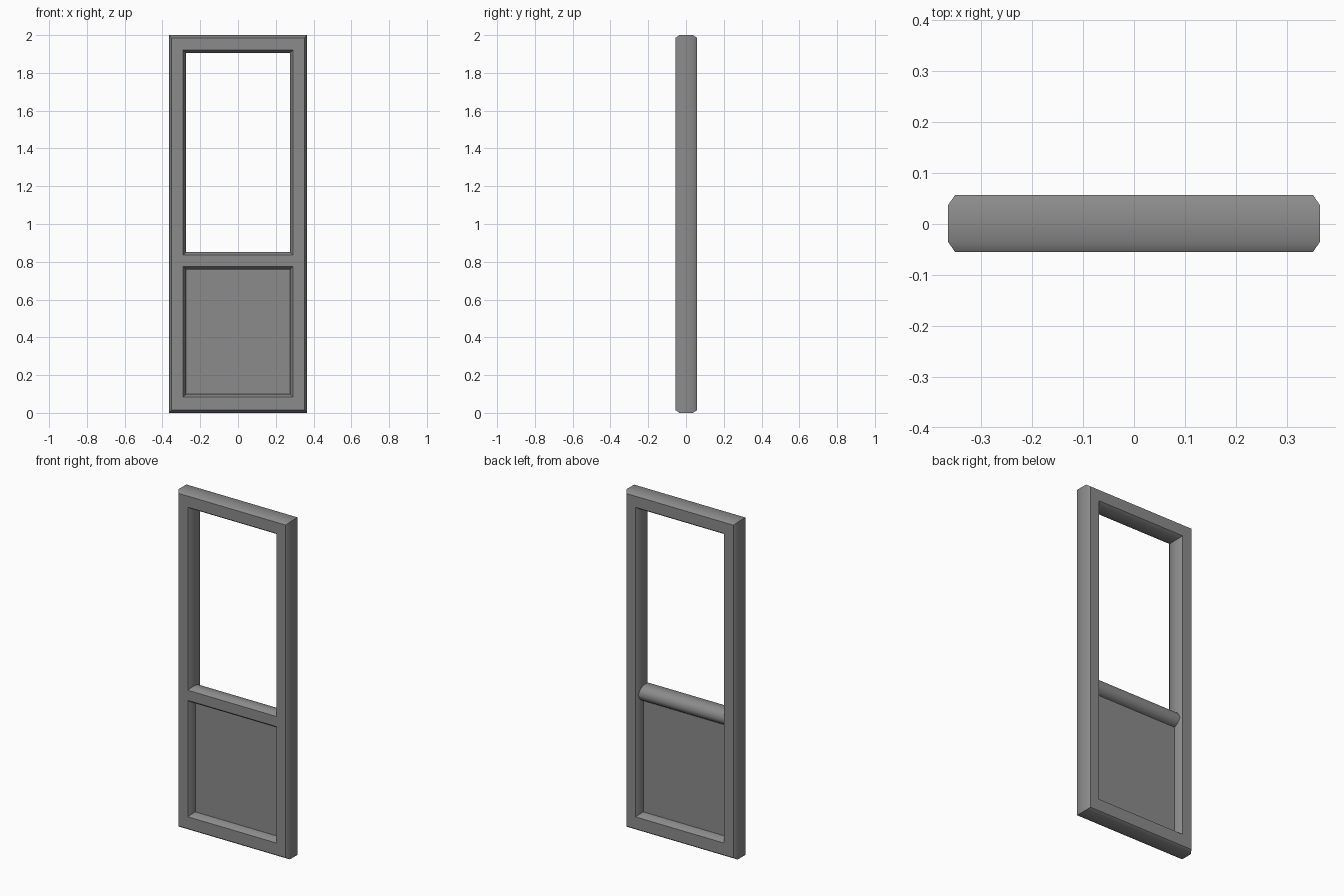
import bpy
import bmesh
import math

cube = bpy.data.objects.get("Cube")
if cube:
    bpy.data.objects.remove(cube, do_unlink=True)

# Plain grey paint
GREY = (0.26, 0.26, 0.26, 1)
paint = bpy.data.materials.new("grey_paint")
paint.use_nodes = True
paint.diffuse_color = GREY
paint.node_tree.nodes["Principled BSDF"].inputs["Base Color"].default_value = GREY

HALF_W, HEIGHT = 0.365, 2.0
FRONT, BACK = -0.055, 0.057
CH_W, CH_D = 0.014, 0.02          # chamfer width and depth
OPEN_W, OPEN_LOW, OPEN_TOP = 0.29, 0.085, 1.92


def finish(bm, name):
    bmesh.ops.recalc_face_normals(bm, faces=bm.faces)
    mesh = bpy.data.meshes.new(name)
    bm.to_mesh(mesh)
    bm.free()
    mesh.materials.append(paint)
    obj = bpy.data.objects.new(name, mesh)
    bpy.context.collection.objects.link(obj)
    bpy.ops.object.select_all(action="DESELECT")
    obj.select_set(True)
    bpy.context.view_layer.objects.active = obj
    bpy.ops.object.shade_smooth_by_angle(angle=math.radians(45))
    return obj


def rect_loop(bm, half_w, low, top, y):
    corners = ((-half_w, low), (half_w, low), (half_w, top), (-half_w, top))
    return [bm.verts.new((x, y, z)) for x, z in corners]


# Outer frame: chamfered rectangles bridged all the way round the section
bm = bmesh.new()
loops = []
for y, inset in ((FRONT, CH_W), (FRONT + CH_D, 0), (BACK - CH_D, 0), (BACK, CH_W)):
    loops.append(rect_loop(bm, HALF_W - inset, inset, HEIGHT - inset, y))
for y, inset in ((BACK, 0), (BACK - CH_D, CH_W), (FRONT + CH_D, CH_W), (FRONT, 0)):
    loops.append(rect_loop(bm, OPEN_W - inset, OPEN_LOW + inset, OPEN_TOP - inset, y))
for a, b in zip(loops, loops[1:] + loops[:1]):
    for i in range(4):
        j = (i + 1) % 4
        bm.faces.new((a[i], a[j], b[j], b[i]))
finish(bm, "door_frame")

# Middle rail: flush chamfered front, softly rounded back
RAIL_Z = 0.805
upper = [(FRONT, 0.03), (FRONT + CH_D, 0.046), (0.012, 0.044), (0.036, 0.028)]
profile = upper + [(0.046, 0)] + [(y, -h) for y, h in reversed(upper)]
bm = bmesh.new()
ends = [[bm.verts.new((x, y, RAIL_Z + h)) for y, h in profile] for x in (-OPEN_W, OPEN_W)]
for end in ends:
    bm.faces.new(end)
for i in range(len(profile)):
    j = (i + 1) % len(profile)
    bm.faces.new((ends[0][i], ends[0][j], ends[1][j], ends[1][i]))
finish(bm, "middle_rail")

# Thin lower panel set halfway into the frame
bm = bmesh.new()
bmesh.ops.create_cube(bm, size=1)
low, top = OPEN_LOW, RAIL_Z
for v in bm.verts:
    v.co.x *= 2 * OPEN_W
    v.co.y *= 0.01
    v.co.z = v.co.z * (top - low) + (top + low) / 2
finish(bm, "lower_panel")
